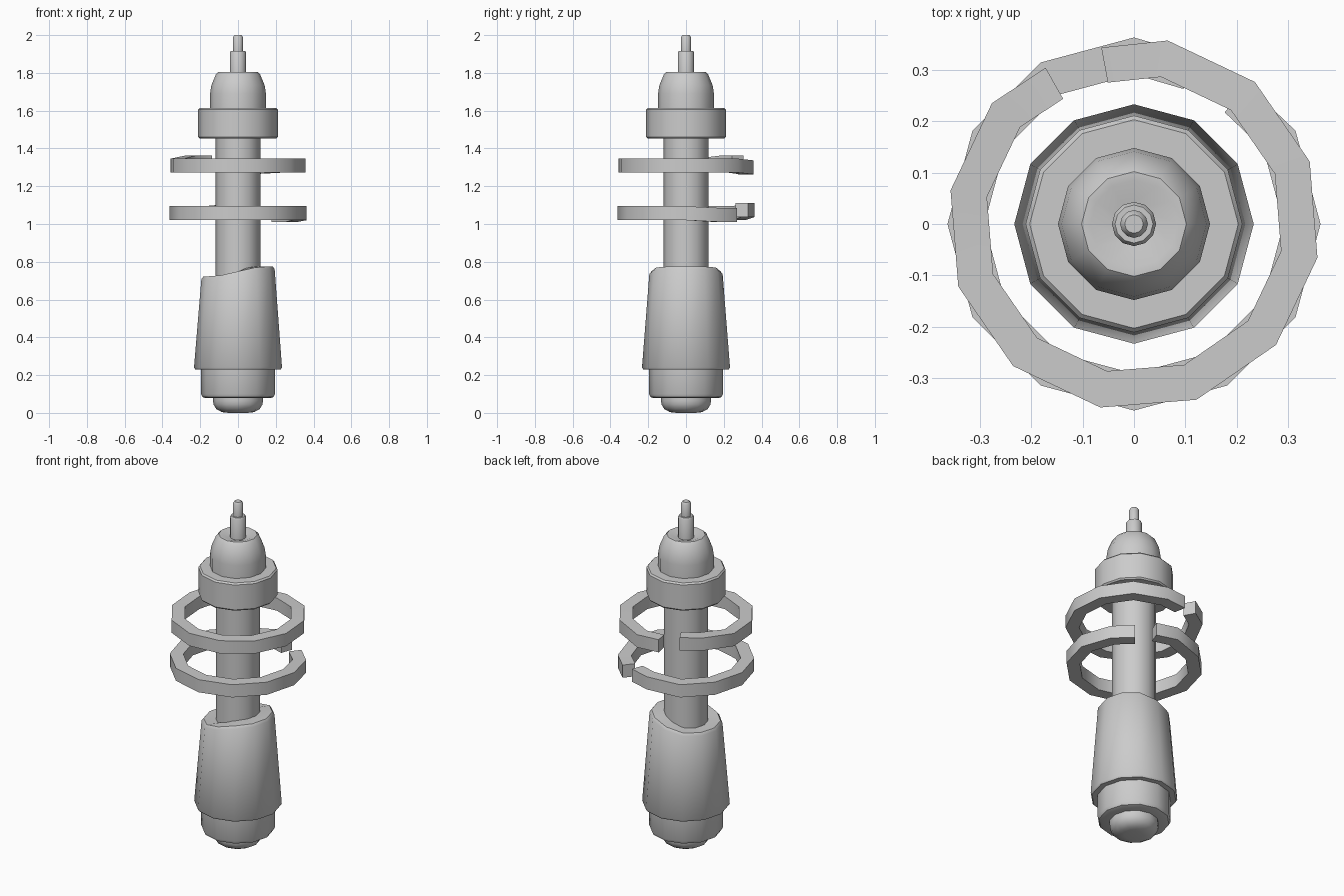
import bpy, bmesh
from math import cos, sin, tanh, radians, pi

if "Cube" in bpy.data.objects:
    bpy.data.objects.remove(bpy.data.objects["Cube"])

SIDES = 12


def finish(name, bm, angle=40):
    bmesh.ops.recalc_face_normals(bm, faces=bm.faces)
    me = bpy.data.meshes.new(name)
    bm.to_mesh(me)
    bm.free()
    ob = bpy.data.objects.new(name, me)
    bpy.context.collection.objects.link(ob)
    bpy.ops.object.select_all(action='DESELECT')
    ob.select_set(True)
    bpy.context.view_layer.objects.active = ob
    bpy.ops.object.shade_smooth_by_angle(angle=radians(angle))
    return ob


def lathe(name, profile, lift=None):
    """Revolve (radius, z) points, capping both ends."""
    bm = bmesh.new()
    rings = []
    for i, (r, z) in enumerate(profile):
        ring = []
        for k in range(SIDES):
            a = 2 * pi * k / SIDES
            dz = lift(i, cos(a)) if lift else 0
            ring.append(bm.verts.new((r * cos(a), r * sin(a), z + dz)))
        rings.append(ring)
    for a, b in zip(rings, rings[1:]):
        for k in range(SIDES):
            n = (k + 1) % SIDES
            bm.faces.new((a[k], a[n], b[n], b[k]))
    bm.faces.new(rings[0])
    bm.faces.new(rings[-1])
    return finish(name, bm)


def open_ring(name, z, turn):
    """Split ring whose two ends are offset up and down like a lock washer."""
    first, last = 119.5, 460.5
    stations = [first] + [139.6 + 30 * k for k in range(11)] + [last]
    bm = bmesh.new()
    loops = []
    for i, deg in enumerate(stations):
        end = i in (0, len(stations) - 1)
        a = radians(deg + turn)
        k = 0.962 if end else 1.0
        dz = 0.017 if i < 2 else (-0.009 if i > len(stations) - 3 else 0)
        loops.append([bm.verts.new((r * k * cos(a), r * k * sin(a), z + dz + h))
                      for r, h in ((0.291, -0.037), (0.363, -0.037),
                                   (0.363, 0.037), (0.291, 0.037))])
    for a, b in zip(loops, loops[1:]):
        for k in range(4):
            n = (k + 1) % 4
            bm.faces.new((a[k], a[n], b[n], b[k]))
    bm.faces.new(loops[0])
    bm.faces.new(loops[-1])
    # soften only the long rims and the end rims
    sharp = [e for e in bm.edges if e.calc_face_angle(0) > radians(60)]
    bmesh.ops.recalc_face_normals(bm, faces=bm.faces)
    bmesh.ops.bevel(bm, geom=sharp, offset=0.007, segments=1, affect='EDGES')
    return finish(name, bm)


# Rounded end button and lower cap
lathe("end_button", [(0.05, 0.0), (0.085, 0.004), (0.115, 0.02),
                     (0.13, 0.045), (0.132, 0.065), (0.132, 0.12)])
lathe("lower_cap", [(0.10, 0.078), (0.17, 0.078), (0.188, 0.084),
                    (0.196, 0.10), (0.196, 0.26)])


# Tapered grip with a slanted top rim
def slant(i, c):
    return 0.028 * tanh(1.9 * c) if i >= 3 else 0


lathe("grip", [(0.15, 0.23), (0.226, 0.23), (0.233, 0.24), (0.194, 0.735),
               (0.183, 0.749), (0.105, 0.749)], slant)

# Central shaft
lathe("shaft", [(0.118, 0.66), (0.118, 1.50)])

# Collar under the head
lathe("collar", [(0.09, 1.453), (0.204, 1.453), (0.211, 1.461),
                 (0.211, 1.606), (0.203, 1.615), (0.10, 1.615)])

# Domed head with a slightly dished top
lathe("head", [(0.148, 1.59), (0.148, 1.69), (0.141, 1.735), (0.118, 1.79),
               (0.102, 1.806), (0.085, 1.806), (0.04, 1.79)])

# Stepped needle
lathe("needle", [(0.043, 1.77), (0.043, 1.908), (0.037, 1.917), (0.027, 1.917),
                 (0.027, 1.988), (0.018, 2.0)])

# Two floating split rings
open_ring("upper_ring", 1.309, 0)
open_ring("lower_ring", 1.057, -49.6)
